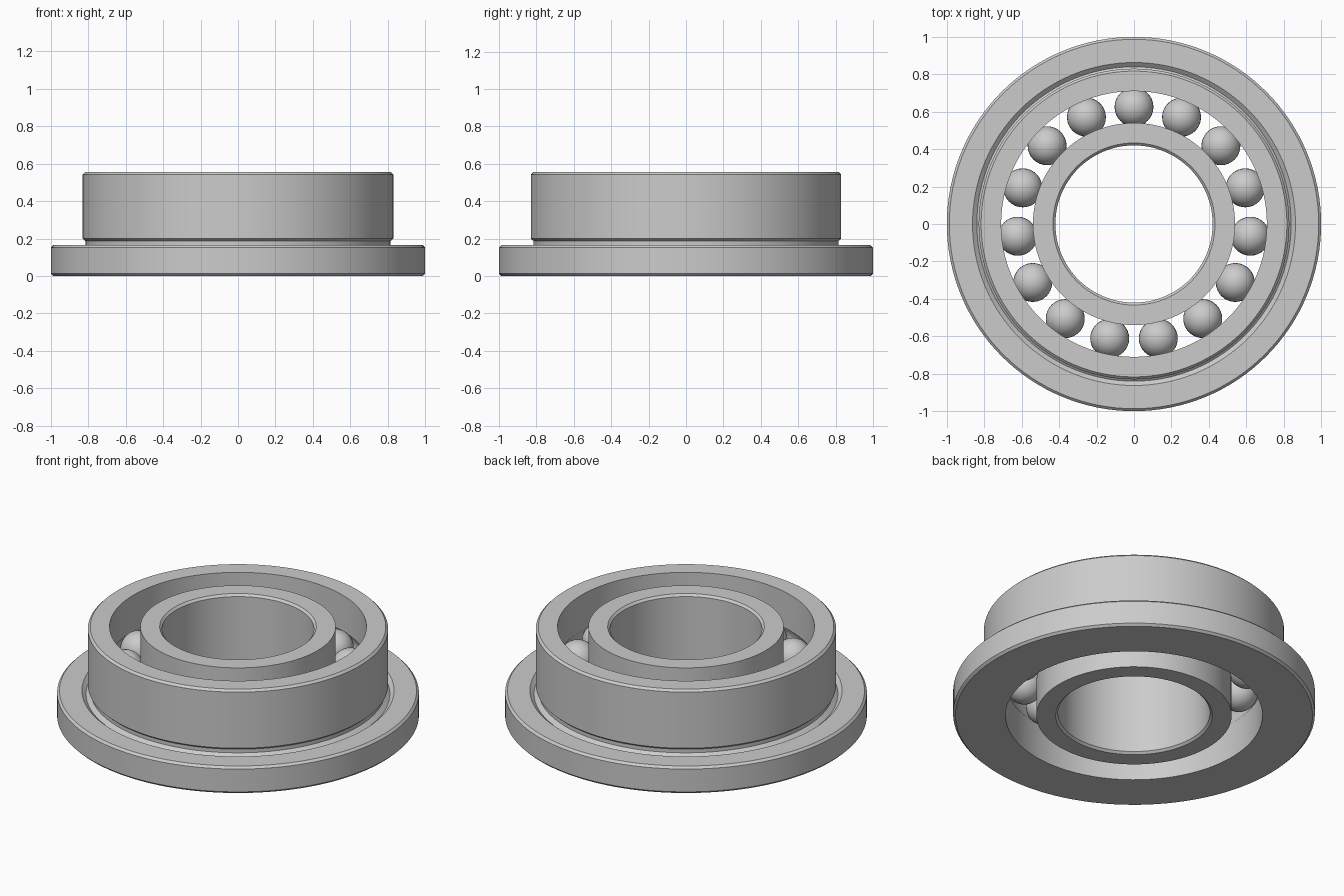
import bpy, bmesh
from math import sin, cos, pi, tau, radians, acos

if "Cube" in bpy.data.objects:
    bpy.data.objects.remove(bpy.data.objects["Cube"])

H = 0.555          # overall height
MID = H / 2        # ball plane
PITCH, BALL_R, COUNT = 0.625, 0.104, 15
SEGS = 128


def finish(name, bm, angle):
    bmesh.ops.recalc_face_normals(bm, faces=bm.faces)
    mesh = bpy.data.meshes.new(name)
    bm.to_mesh(mesh)
    bm.free()
    ob = bpy.data.objects.new(name, mesh)
    bpy.context.collection.objects.link(ob)
    bpy.ops.object.select_all(action='DESELECT')
    ob.select_set(True)
    bpy.context.view_layer.objects.active = ob
    bpy.ops.object.shade_smooth_by_angle(angle=radians(angle))
    return ob


def lathe(name, profile):
    """Revolve a closed (radius, z) profile around the z axis."""
    bm = bmesh.new()
    rings = [[bm.verts.new((r * cos(tau * i / SEGS), r * sin(tau * i / SEGS), z))
              for r, z in profile] for i in range(SEGS)]
    n = len(profile)
    for i in range(SEGS):
        a, b = rings[i], rings[(i + 1) % SEGS]
        for j in range(n):
            k = (j + 1) % n
            bm.faces.new((a[j], b[j], b[k], a[k]))
    return finish(name, bm, 25)


def raceway(wall, steps=12):
    """Arc of the ball groove cut into a wall radius, from bottom to top."""
    r = BALL_R + 0.001
    side = 1 if wall > PITCH else -1
    half = acos(abs(wall - PITCH) / r)
    return [(PITCH + side * r * cos(t), MID + r * sin(t))
            for t in (half * (2 * i / steps - 1) for i in range(steps + 1))]


C = 0.013  # edge chamfer

# Outer ring with flange, relief groove and raceway
outer = [(0.71, 0)] + raceway(0.71) + [
    (0.71, H), (0.83 - C, H), (0.83, H - C),
    (0.83, 0.2), (0.815, 0.187), (0.815, 0.165), (0.84, 0.145), (0.863, 0.165),
    (1 - C, 0.165), (1, 0.165 - C), (1, C), (1 - C, 0)]
lathe("outer_ring", outer)

# Inner ring with raceway and chamfered bore
inner = [(0.54, 0)] + raceway(0.54) + [
    (0.54, H), (0.42 + C, H), (0.42, H - C), (0.42, C), (0.42 + C, 0)]
lathe("inner_ring", inner)

# Balls
for i in range(COUNT):
    bm = bmesh.new()
    bmesh.ops.create_uvsphere(bm, u_segments=32, v_segments=16, radius=BALL_R)
    a = pi / 2 + tau * i / COUNT
    ball = finish(f"ball_{i + 1}", bm, 40)
    ball.location = (PITCH * cos(a), PITCH * sin(a), MID)
